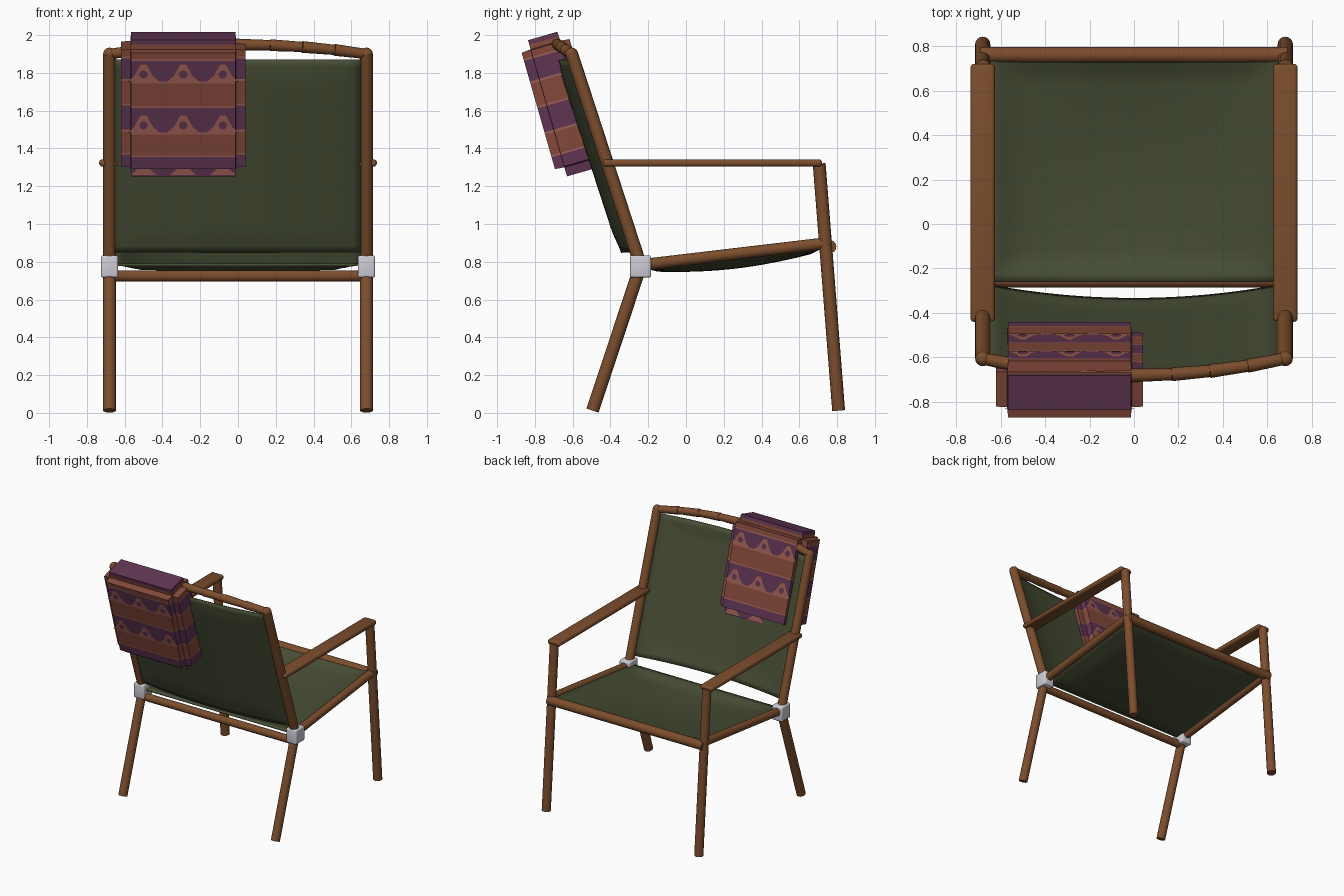
import bpy, bmesh, math
from mathutils import Vector, Matrix

if "Cube" in bpy.data.objects:
    bpy.data.objects.remove(bpy.data.objects["Cube"])


def material(name, rgb):
    m = bpy.data.materials.new(name)
    m.use_nodes = True
    m.diffuse_color = (*rgb, 1)
    b = m.node_tree.nodes["Principled BSDF"]
    b.inputs["Base Color"].default_value = (*rgb, 1)
    b.inputs["Roughness"].default_value = 0.8
    return m


WOOD = material("brown wood", (0.20, 0.075, 0.026))
GREEN = material("olive canvas", (0.062, 0.075, 0.035))
METAL = material("pale metal", (0.62, 0.61, 0.67))
PURPLE = material("plum cloth", (0.115, 0.035, 0.085))
RUST = material("rust cloth", (0.23, 0.066, 0.042))
SALMON = material("salmon cloth", (0.33, 0.11, 0.085))


def finish(bm, name, mats, smooth=True, angle=40):
    bmesh.ops.recalc_face_normals(bm, faces=bm.faces)
    mesh = bpy.data.meshes.new(name)
    bm.to_mesh(mesh)
    bm.free()
    for m in mats:
        mesh.materials.append(m)
    ob = bpy.data.objects.new(name, mesh)
    bpy.context.collection.objects.link(ob)
    if smooth:
        bpy.ops.object.select_all(action="DESELECT")
        ob.select_set(True)
        bpy.context.view_layer.objects.active = ob
        bpy.ops.object.shade_smooth_by_angle(angle=math.radians(angle))
    return ob


def add_rod(bm, a, b, r1, r2=None):
    a, b = Vector(a), Vector(b)
    d = b - a
    mat = Matrix.Translation((a + b) / 2) @ d.to_track_quat("Z", "Y").to_matrix().to_4x4()
    bmesh.ops.create_cone(bm, cap_ends=True, segments=16, radius1=r1,
                          radius2=r1 if r2 is None else r2, depth=d.length, matrix=mat)


def rod(name, a, b, r):
    bm = bmesh.new()
    add_rod(bm, a, b, r)
    return finish(bm, name, [WOOD])


def box(name, centre, size, bevel, mat):
    bm = bmesh.new()
    bmesh.ops.create_cube(bm, size=1, matrix=Matrix.Translation(centre) @ Matrix.Diagonal((*size, 1)))
    bmesh.ops.bevel(bm, geom=bm.edges[:], offset=bevel, segments=3, profile=0.5, affect="EDGES")
    return finish(bm, name, [mat])


# Side frames
HINGE, TOP = (-0.24, 0.78), (-0.605, 1.90)
for side, s in (("left", 1), ("right", -1)):
    x = 0.68 * s
    rod(f"{side}_back_leg", (x, -0.495, 0.012), (x, *HINGE), 0.034)
    rod(f"{side}_back_post", (x, *HINGE), (x, *TOP), 0.034)
    rod(f"{side}_front_leg", (x, 0.808, 0.012), (x, 0.705, 1.32), 0.034)
    rod(f"{side}_seat_rail", (x, -0.22, 0.785), (x, 0.755, 0.9), 0.031)
    box(f"{side}_armrest", (x, 0.14, 1.323), (0.11, 1.16, 0.038), 0.016, WOOD)
    box(f"{side}_joint", (x, -0.24, 0.775), (0.092, 0.112, 0.118), 0.012, METAL)

# Cross rails
rod("front_cross_rail", (-0.69, 0.76, 0.88), (0.69, 0.76, 0.88), 0.036)
rod("rear_cross_rail", (-0.68, -0.255, 0.725), (0.68, -0.255, 0.725), 0.03)


# Bowed top rail made of slightly tapered segments
def bow(x):
    k = 1 - (x / 0.68) ** 2
    return Vector((x, TOP[0] - 0.075 * k, TOP[1] + 0.05 * k))


bm = bmesh.new()
COUNT = 8
for i in range(COUNT):
    a, b = (bow(-0.68 + 1.36 * j / COUNT) for j in (i, i + 1))
    add_rod(bm, a, b, *((0.027, 0.031) if i < COUNT / 2 else (0.031, 0.027)))
for s in (-1, 1):
    bmesh.ops.create_uvsphere(bm, u_segments=16, v_segments=8, radius=0.034,
                              matrix=Matrix.Translation(bow(0.68 * s)))
finish(bm, "top_rail", [WOOD])


# Canvas panels
def smoothstep(t):
    t = max(0, min(1, t))
    return t * t * (3 - 2 * t)


def panel(name, shape, n=28):
    bm = bmesh.new()
    rows = [[bm.verts.new(shape(i / n, j / n)) for i in range(n + 1)] for j in range(n + 1)]
    for j in range(n):
        for i in range(n):
            bm.faces.new((rows[j][i], rows[j][i + 1], rows[j + 1][i + 1], rows[j + 1][i]))
    ob = finish(bm, name, [GREEN])
    mod = ob.modifiers.new("thickness", "SOLIDIFY")
    mod.thickness = 0.012
    mod.offset = 0
    return ob


def seat_shape(u, v):
    dx, dy = min(u, 1 - u), min(v, 1 - v)
    sag = 0.03 * smoothstep(min(dx, dy, (dx + dy) * 0.55) / 0.12)
    sag += 0.045 * math.sin(math.pi * u) * math.sin(math.pi * v)
    return (-0.655 + 1.31 * u, -0.26 + 1.03 * v, 0.785 + 0.118 * v - sag)


def back_shape(u, v):
    z = 0.85 + 1.02 * v
    y = HINGE[0] + (TOP[0] - HINGE[0]) * (z - HINGE[1]) / (TOP[1] - HINGE[1])
    dent = 0.012 * smoothstep(min(u, 1 - u, v, 1 - v) / 0.12)
    return (-0.65 + 1.3 * u, y - 0.015 - 0.06 * (1 - (2 * u - 1) ** 2) - dent, z)


panel("seat_canvas", seat_shape)
panel("backrest_canvas", back_shape)

# Striped pillow: a core block with every side raised
TILT = Matrix.Translation((-0.29, -0.655, 1.635)) @ Matrix.Rotation(math.radians(16), 4, "X")
HALF, STEP = Vector((0.28, 0.082, 0.325)), 0.05
bm = bmesh.new()
bmesh.ops.create_cube(bm, size=2, matrix=Matrix.Diagonal((*HALF, 1)))
bm.normal_update()
for f in bm.faces[:]:
    n = f.normal.copy()
    new = bmesh.ops.extrude_discrete_faces(bm, faces=[f])["faces"][0]
    centre = new.calc_center_median()
    for v in new.verts:
        v.co = centre + (v.co - centre) * 0.985 + n * STEP

# Stripe heights from the bottom up, each with the colour that lies above it
STRIPES = [(-1, 0), (-0.255, 2), (-0.245, 1), (-0.13, 2), (-0.118, 0), (0.015, 2), (0.025, 1),
           (0.15, 2), (0.162, 0), (0.275, 2), (0.285, 1), (0.35, 0)]
for h, _ in STRIPES[1:]:
    bmesh.ops.bisect_plane(bm, geom=bm.verts[:] + bm.edges[:] + bm.faces[:],
                           plane_co=(0, 0, h), plane_no=(0, 0, 1))
for f in bm.faces:
    z = f.calc_center_median().z
    f.material_index = [c for h, c in STRIPES if z >= h][-1]
bm.transform(TILT)
finish(bm, "pillow", [PURPLE, RUST, SALMON], smooth=False)

# Woven triangles with dots on both broad faces of the pillow
bm = bmesh.new()


def plate(points, y, index):
    f = bm.faces.new([bm.verts.new((px, y, pz)) for px, pz in points])
    f.material_index = index


for face in (-1, 1):
    y = face * (HALF.y + STEP)
    for base in (-0.345, -0.118, 0.162):
        for cx in (-0.21, 0, 0.21):
            if base < -HALF.z:
                y_tri, cx = face * (HALF.y - 0.004 + 0.008), cx
                points = [(-0.07, -0.022), (0.07, -0.022), (0.025, 0.018), (-0.025, 0.018)]
                plate([(cx + a, -0.345 + b) for a, b in points], y_tri, 0)
                continue
            plate([(cx - 0.085, base), (cx + 0.085, base), (cx + 0.05, base + 0.03),
                   (cx + 0.015, base + 0.095), (cx - 0.015, base + 0.095),
                   (cx - 0.05, base + 0.03)], y + face * 0.003, 0)
            dot = [math.tau * k / 8 for k in range(8)]
            plate([(cx + 0.023 * math.cos(t), base + 0.04 + 0.023 * math.sin(t)) for t in dot],
                  y + face * 0.006, 1)
bm.transform(TILT)
finish(bm, "pillow_pattern", [SALMON, PURPLE], smooth=False)
